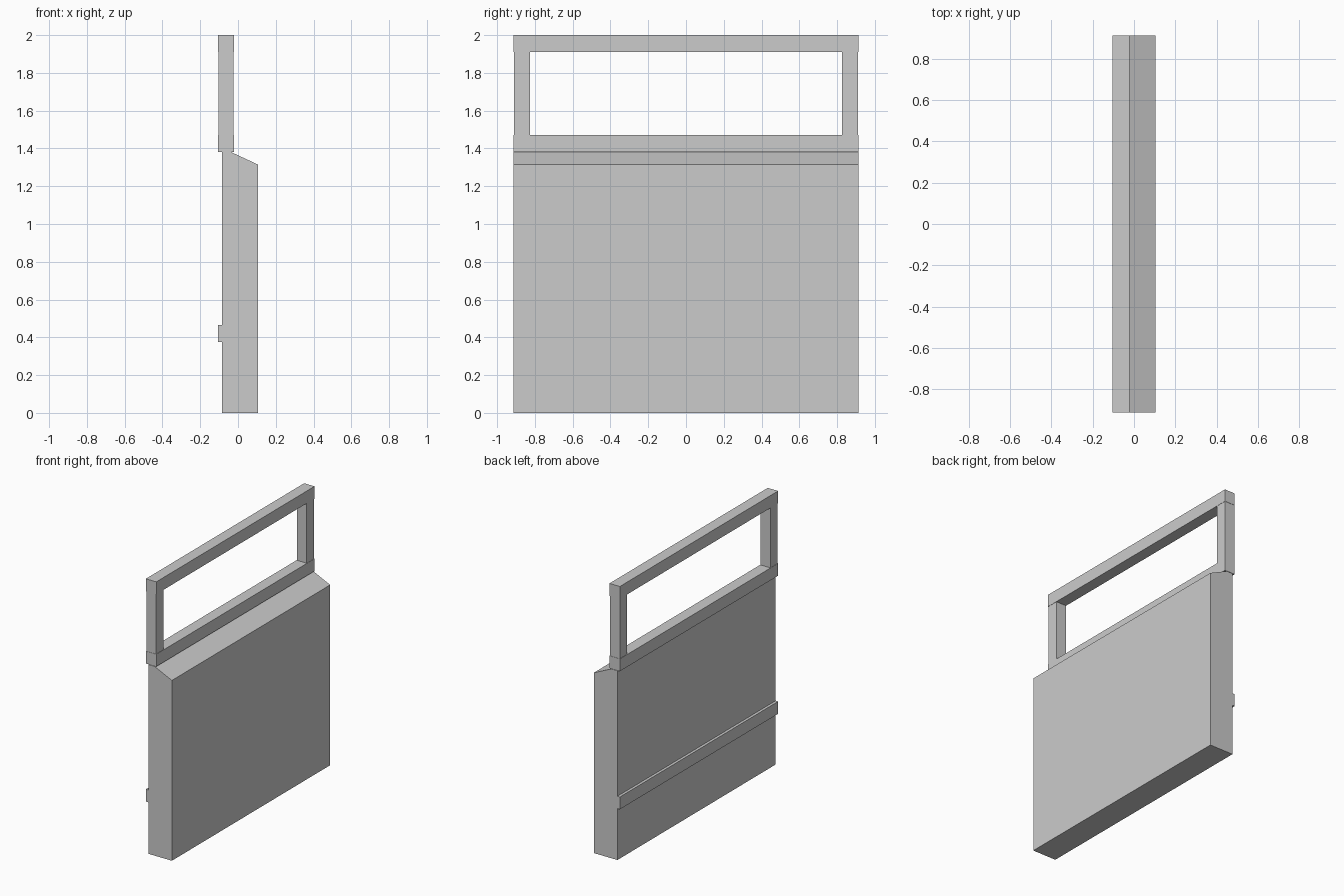
import bpy
import bmesh

cube = bpy.data.objects.get("Cube")
if cube:
    bpy.data.objects.remove(cube, do_unlink=True)

HALF = 0.912        # half the length along y
RAIL_X = (-0.105, -0.021)
POST_X = (-0.103, -0.023)

grey = bpy.data.materials.new("plain grey")
grey.use_nodes = True
color = (0.6, 0.6, 0.6, 1)
grey.diffuse_color = color
grey.node_tree.nodes["Principled BSDF"].inputs["Base Color"].default_value = color


def extrude_profile(name, profile, y0, y1):
    """Sweep a closed x-z outline along y."""
    bm = bmesh.new()
    face = bm.faces.new([bm.verts.new((x, y0, z)) for x, z in profile])
    swept = bmesh.ops.extrude_face_region(bm, geom=[face])
    moved = [g for g in swept["geom"] if isinstance(g, bmesh.types.BMVert)]
    bmesh.ops.translate(bm, verts=moved, vec=(0, y1 - y0, 0))
    bmesh.ops.recalc_face_normals(bm, faces=bm.faces)
    mesh = bpy.data.meshes.new(name)
    bm.to_mesh(mesh)
    bm.free()
    mesh.materials.append(grey)
    obj = bpy.data.objects.new(name, mesh)
    bpy.context.collection.objects.link(obj)
    return obj


def bar(name, xs, zs, y0, y1):
    (a, b), (c, d) = xs, zs
    return extrude_profile(name, [(a, c), (b, c), (b, d), (a, d)], y0, y1)


# Solid lower panel with a sloped top edge
extrude_profile("panel", [(-0.085, 0), (0.105, 0), (0.105, 1.315),
                          (-0.035, 1.38), (-0.085, 1.38)], -HALF, HALF)

# Full-length horizontal rails
for name, zs in (("lower_rail", (0.375, 0.465)),
                 ("middle_rail", (1.382, 1.472)),
                 ("top_rail", (1.91, 2.0))):
    bar(name, RAIL_X, zs, -HALF, HALF)

# End posts joining the middle and top rails
for name, y0, y1 in (("front_post", -HALF + 0.002, -0.825),
                     ("back_post", 0.825, HALF - 0.002)):
    bar(name, POST_X, (1.472, 1.91), y0, y1)
